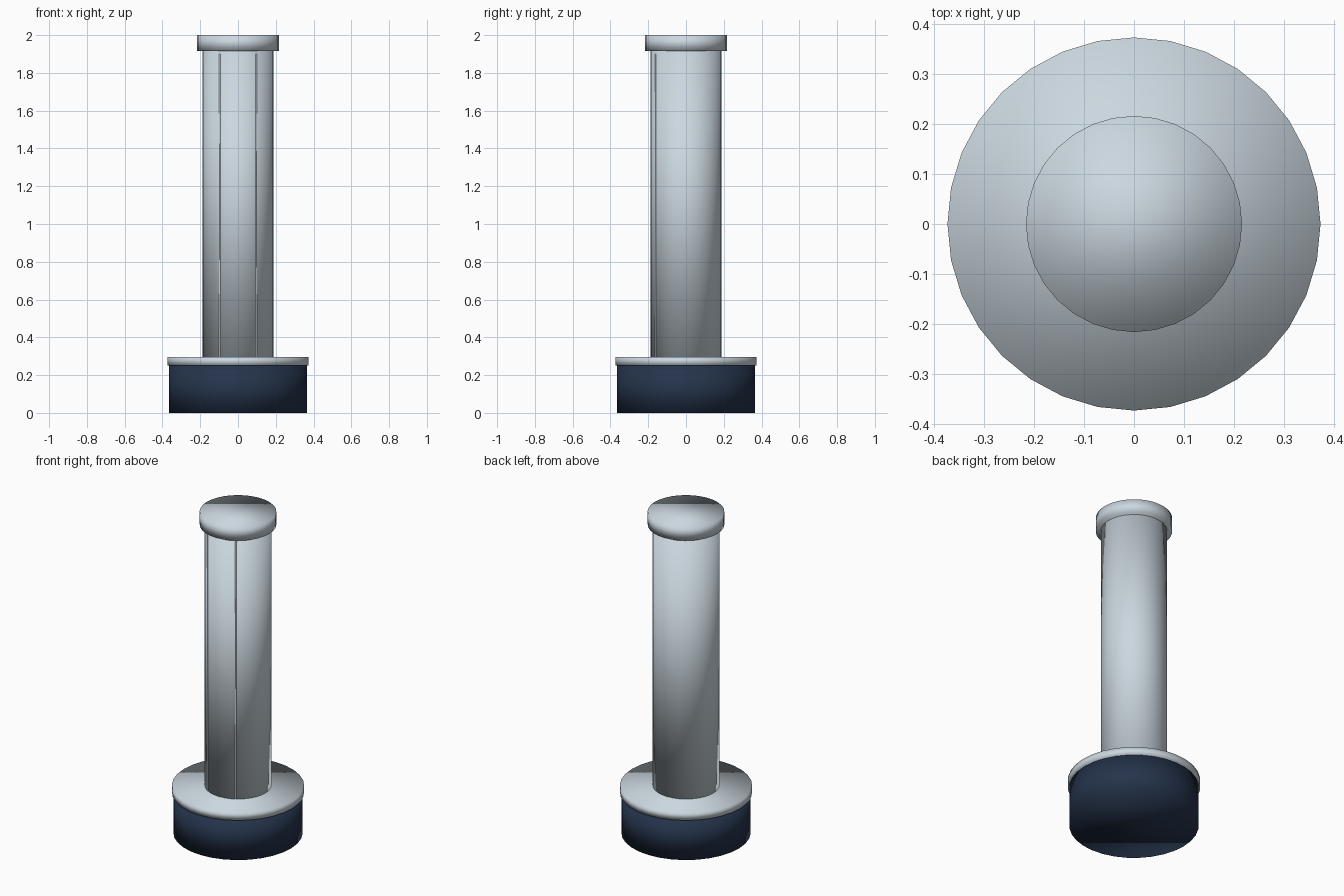
import bpy
import math

if "Cube" in bpy.data.objects:
    bpy.data.objects.remove(bpy.data.objects["Cube"])


def material(name, color):
    m = bpy.data.materials.new(name)
    m.diffuse_color = (*color, 1.0)
    m.use_nodes = True
    m.node_tree.nodes["Principled BSDF"].inputs["Base Color"].default_value = m.diffuse_color
    return m


silver = material("pale silver", (0.60, 0.68, 0.74))
navy = material("dark navy", (0.018, 0.033, 0.07))


def drum(name, radius, z0, z1, mat):
    """Upright smooth cylinder between two heights."""
    bpy.ops.mesh.primitive_cylinder_add(
        vertices=32, radius=radius, depth=z1 - z0, location=(0, 0, (z0 + z1) / 2))
    ob = bpy.context.object
    ob.name = name
    ob.data.materials.append(mat)
    bpy.ops.object.shade_smooth()
    return ob


# Stacked round parts
drum("base", 0.365, 0.0, 0.25, navy)
drum("base_flange", 0.373, 0.25, 0.297, silver)
drum("column", 0.188, 0.297, 1.917, silver)
drum("top_cap", 0.216, 1.917, 2.0, silver)

# Two slim upright trim strips, nearly flush with the front of the column
for side, label in ((-1, "left"), (1, "right")):
    angle = math.radians(31) * side
    r = 0.186
    bpy.ops.mesh.primitive_cube_add(
        size=1, location=(r * math.sin(angle), -r * math.cos(angle), 1.098),
        rotation=(0, 0, angle))
    strip = bpy.context.object
    strip.name = "trim_strip_" + label
    strip.scale = (0.008, 0.008, 1.602)
    strip.data.materials.append(silver)
    bpy.ops.object.shade_smooth()
